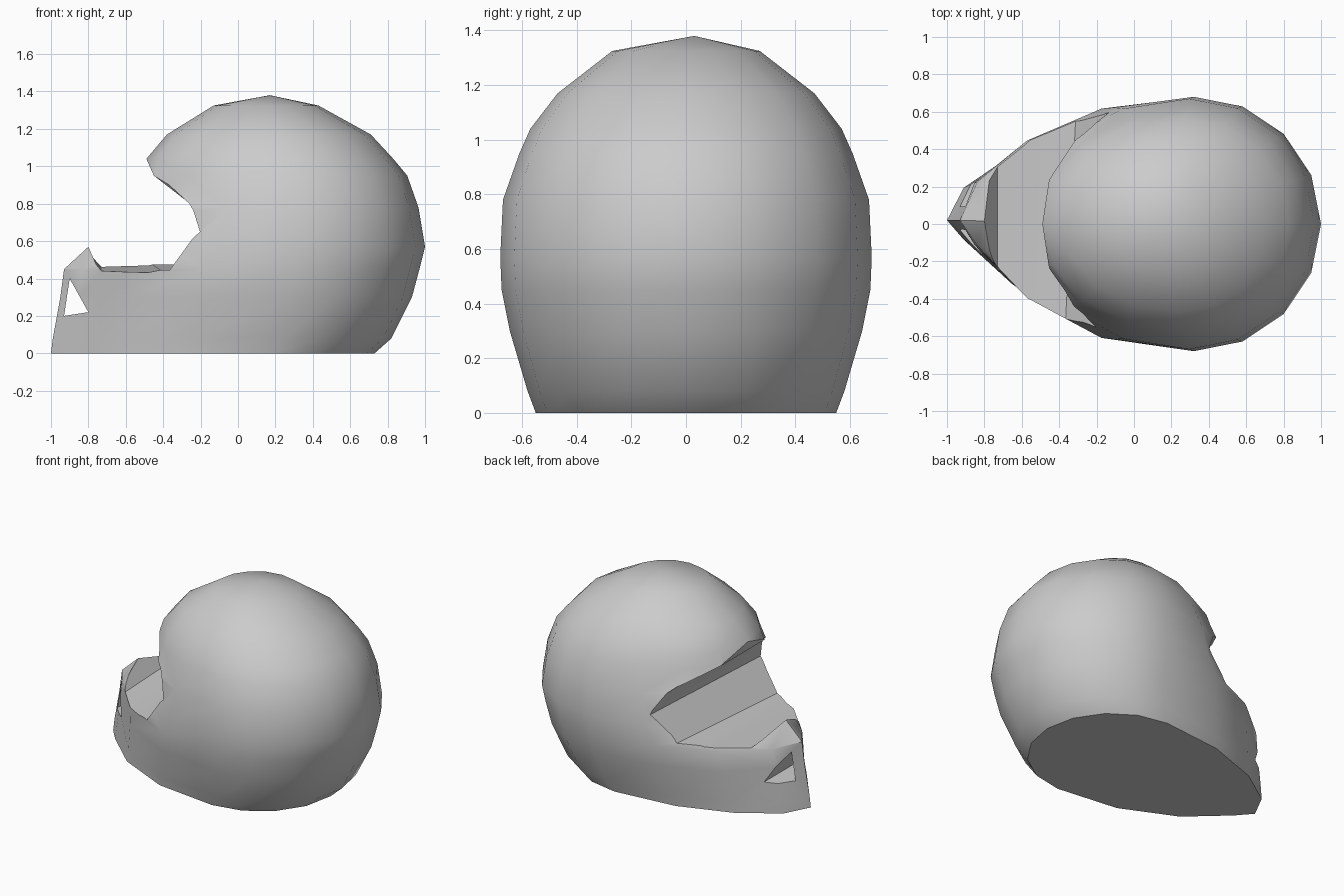
import bpy, bmesh, math

cube = bpy.data.objects.get("Cube")
if cube:
    bpy.data.objects.remove(cube, do_unlink=True)

grey = bpy.data.materials.new("shell grey")
grey.use_nodes = True
GREY = (0.6, 0.6, 0.6, 1)
grey.diffuse_color = GREY
grey.node_tree.nodes["Principled BSDF"].inputs["Base Color"].default_value = GREY


def make_object(name, bm):
    bmesh.ops.recalc_face_normals(bm, faces=bm.faces)
    mesh = bpy.data.meshes.new(name)
    bm.to_mesh(mesh)
    bm.free()
    mesh.materials.append(grey)
    obj = bpy.data.objects.new(name, mesh)
    bpy.context.collection.objects.link(obj)
    return obj


def bridge(bm, a, b):
    n = len(a)
    for i in range(n):
        bm.faces.new((a[i], a[(i + 1) % n], b[(i + 1) % n], b[i]))


# Helmet shell: horizontal sections (z, front x, back x, half width, chin point 0..1)
LEVELS = [
    (0.00, -1.00, 0.73, 0.55, 1.0),
    (0.08, -0.99, 0.82, 0.58, 1.0),
    (0.30, -0.95, 0.93, 0.645, 1.0),
    (0.45, -0.93, 0.97, 0.675, 1.0),
    (0.57, -0.80, 1.00, 0.68, 0.8),
    (0.78, -0.62, 0.965, 0.67, 0.3),
    (0.95, -0.52, 0.905, 0.61, 0.0),
    (1.04, -0.49, 0.83, 0.57, 0.0),
    (1.17, -0.38, 0.71, 0.47, 0.0),
    (1.325, -0.13, 0.43, 0.27, 0.0),
]
SIDES = 16


def section(bm, z, front, back, width, point):
    """Round at the back, narrowing to a slightly lopsided chin at the front."""
    mid = back - width
    ring = []
    for i in range(SIDES):
        a = 2 * math.pi * i / SIDES
        c, s = math.cos(a), math.sin(a)
        if c >= 0:
            x, y = mid + c * width, s * width
        else:
            x = mid + c * (mid - front)
            sharp = max(0, 1 - abs(c) ** 2.2) ** 0.75
            y = math.copysign(width * (point * sharp + (1 - point) * abs(s)), s)
            y += point * (0.02 if c < -0.99 else 0.07 * abs(c) ** 3)
        ring.append(bm.verts.new((x, y, z)))
    return ring


bm = bmesh.new()
rings = [section(bm, *level) for level in LEVELS]
bm.faces.new(rings[0])
for lower, upper in zip(rings, rings[1:]):
    bridge(bm, lower, upper)
top = bm.verts.new((0.17, 0.03, 1.38))
for i in range(SIDES):
    bm.faces.new((rings[-1][i], rings[-1][(i + 1) % SIDES], top))
shell = make_object("helmet_shell", bm)


def carve(target, name, profile):
    """Cut a sideways prism; profile rows are x, z and the extra x, z at its far end."""
    bm = bmesh.new()
    a = [bm.verts.new((x, -1, z)) for x, z, dx, dz in profile]
    b = [bm.verts.new((x + dx, 1, z + dz)) for x, z, dx, dz in profile]
    bridge(bm, a, b)
    bm.faces.new(a)
    bm.faces.new(b)
    cutter = make_object(name, bm)
    cutter.hide_render = True
    mod = target.modifiers.new(name, 'BOOLEAN')
    mod.operation = 'DIFFERENCE'
    mod.solver = 'EXACT'
    mod.object = cutter
    bpy.context.view_layer.objects.active = target
    bpy.ops.object.modifier_apply(modifier=mod.name)
    bpy.data.objects.remove(cutter, do_unlink=True)


# Face opening: brow, recessed face, tilted chin shelf and chin peak
carve(shell, "face_opening", [
    (-0.49, 1.04, 0, 0), (-0.45, 0.95, 0, 0), (-0.28, 0.80, 0.08, 0), (-0.23, 0.65, 0.12, 0),
    (-0.39, 0.43, 0.10, 0.06), (-0.48, 0.41, 0, 0.08), (-0.73, 0.41, 0, 0.08),
    (-0.80, 0.57, 0, 0), (-1.30, 0.57, 0, 0), (-1.30, 1.04, 0, 0)])
# Chin vent
carve(shell, "chin_vent", [(-0.90, 0.40, 0, 0), (-0.93, 0.20, 0, 0), (-0.80, 0.22, 0, 0)])

bpy.ops.object.select_all(action='DESELECT')
shell.select_set(True)
bpy.context.view_layer.objects.active = shell
bpy.ops.object.shade_smooth_by_angle(angle=math.radians(32))
